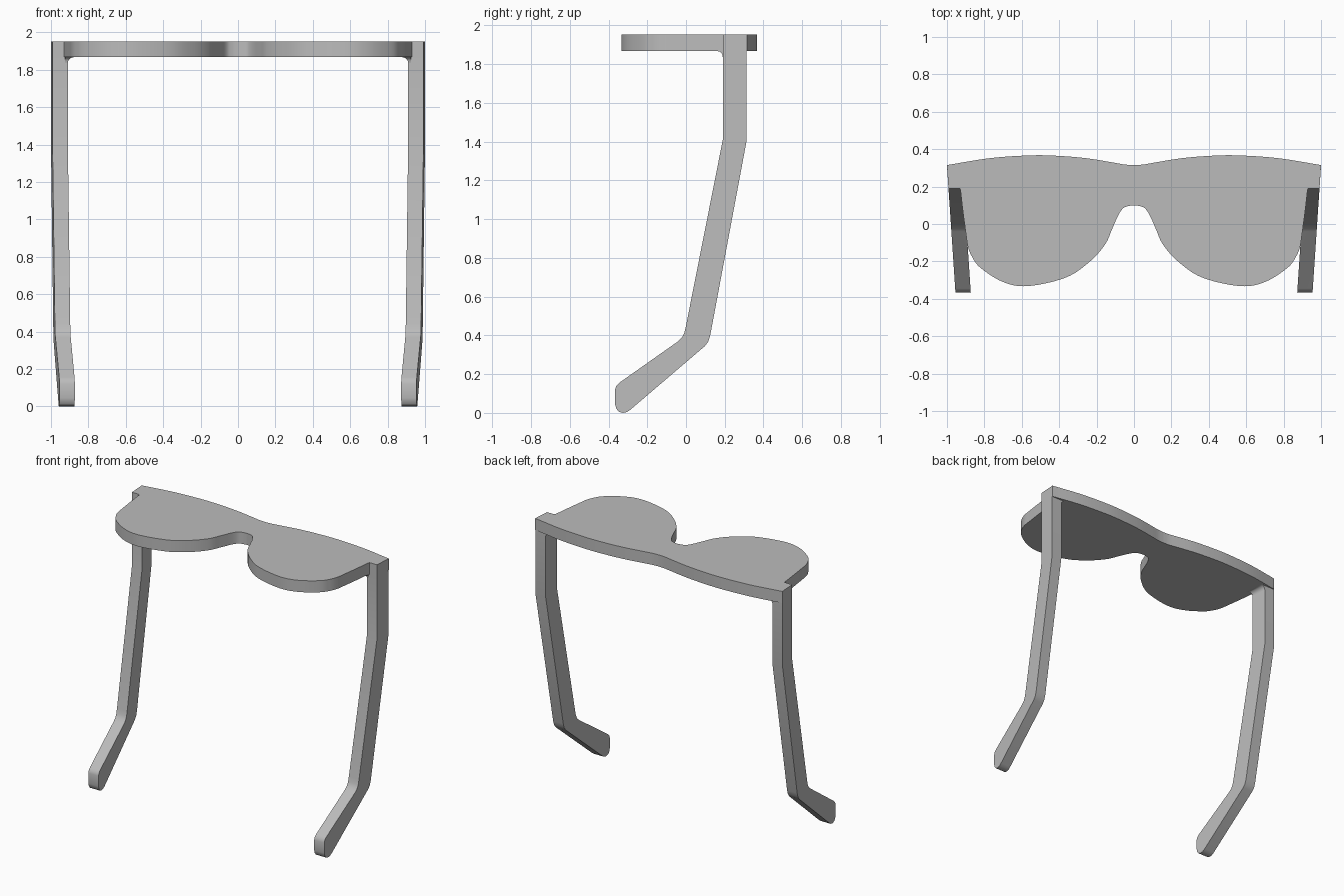
import bpy, bmesh
from math import sin, cos, pi, radians
from mathutils import Vector

cube = bpy.data.objects.get("Cube")
if cube:
    bpy.data.objects.remove(cube)

grey = bpy.data.materials.new("matte_grey")
grey.use_nodes = True
colour = (0.5, 0.5, 0.5, 1)
grey.diffuse_color = colour
grey.node_tree.nodes["Principled BSDF"].inputs["Base Color"].default_value = colour

TOP, UNDER = 1.952, 1.867
FRONT_Y, BACK_Y = 0.19, 0.312
WIDTH = 0.082


def outer_x(y):
    # the arms lean inwards towards their tips
    return 1 - 0.067 * (BACK_Y - y)


def spline(points, steps=6):
    # smooth curve through the points
    p = [Vector(q) for q in points]
    p = [2 * p[0] - p[1]] + p + [2 * p[-1] - p[-2]]
    out = []
    for a, b, c, d in zip(p, p[1:], p[2:], p[3:]):
        for i in range(steps):
            t = i / steps
            out.append(0.5 * (2 * b + (c - a) * t + (2 * a - 5 * b + 4 * c - d) * t**2
                              + (3 * b - a - 3 * c + d) * t**3))
    return out + [p[-2]]


def loft(name, rings):
    # closed solid through matching rings of points
    bm = bmesh.new()
    loops = [[bm.verts.new(v) for v in ring] for ring in rings]
    n = len(loops[0])
    for lo, hi in zip(loops, loops[1:]):
        for i in range(n):
            j = (i + 1) % n
            bm.faces.new((lo[i], lo[j], hi[j], hi[i]))
    bm.faces.new(loops[0][::-1])
    bm.faces.new(loops[-1])
    bmesh.ops.recalc_face_normals(bm, faces=bm.faces)
    mesh = bpy.data.meshes.new(name)
    bm.to_mesh(mesh)
    bm.free()
    mesh.materials.append(grey)
    obj = bpy.data.objects.new(name, mesh)
    bpy.context.collection.objects.link(obj)
    bpy.ops.object.select_all(action="DESELECT")
    obj.select_set(True)
    bpy.context.view_layer.objects.active = obj
    bpy.ops.object.shade_smooth_by_angle(angle=radians(30))


# lens plate: brow, hinge corner, lens curve and nose bridge
brow = spline([(0, 0.315), (0.05, 0.318), (0.12, 0.33), (0.25, 0.351), (0.4, 0.364),
               (0.55, 0.367), (0.77, 0.352), (1, 0.315)])
lens = spline([(0.93, 0.2), (0.915, 0.07), (0.898, -0.056), (0.888, -0.12), (0.866, -0.175),
               (0.82, -0.235), (0.7, -0.31), (0.567, -0.332), (0.364, -0.286), (0.235, -0.2),
               (0.155, -0.11), (0.118, -0.03), (0.085, 0.045), (0.059, 0.083), (0.03, 0.096),
               (0, 0.1)])
half = brow + [Vector((outer_x(FRONT_Y), FRONT_Y)), Vector((0.931, FRONT_Y))] + lens[1:]
outline = half + [Vector((-v.x, v.y)) for v in half[-2:0:-1]]
loft("lens_plate", [[(v.x, v.y, z) for v in outline] for z in (UNDER, TOP)])

# side profile of an arm, as (y, z)
profile = [(FRONT_Y, UNDER), (FRONT_Y, 1.41), (0, 0.45), (-0.008, 0.415), (-0.02, 0.39),
           (-0.04, 0.37), (-0.345, 0.155), (-0.36, 0.14), (-0.366, 0.12), (-0.366, 0.045),
           (-0.36, 0.022), (-0.347, 0.006), (-0.325, 0), (-0.305, 0.004), (-0.285, 0.018),
           (0.098, 0.345), (0.115, 0.368), (0.125, 0.4), (BACK_Y, 1.4), (BACK_Y, UNDER)]

RADIUS = 0.032
for side, s in (("left", 1), ("right", -1)):
    loft(side + "_arm", [[(s * (outer_x(y) - inset), y, z) for y, z in profile]
                         for inset in (0, WIDTH)])

    # rounded fillet between the arm and the underside of the plate
    rings = []
    for i in range(7):
        a = i / 6 * pi / 2
        d, z = RADIUS * (1 - cos(a)), UNDER - RADIUS * (1 - sin(a))
        front, back = FRONT_Y - d * 0.8, BACK_Y
        rings.append([(s * 0.925, front, z), (s * 0.925, back, z),
                      (s * (outer_x(back) - WIDTH - d), back, z),
                      (s * (outer_x(front) - WIDTH - d), front, z)])
    loft(side + "_hinge_fillet", rings)
